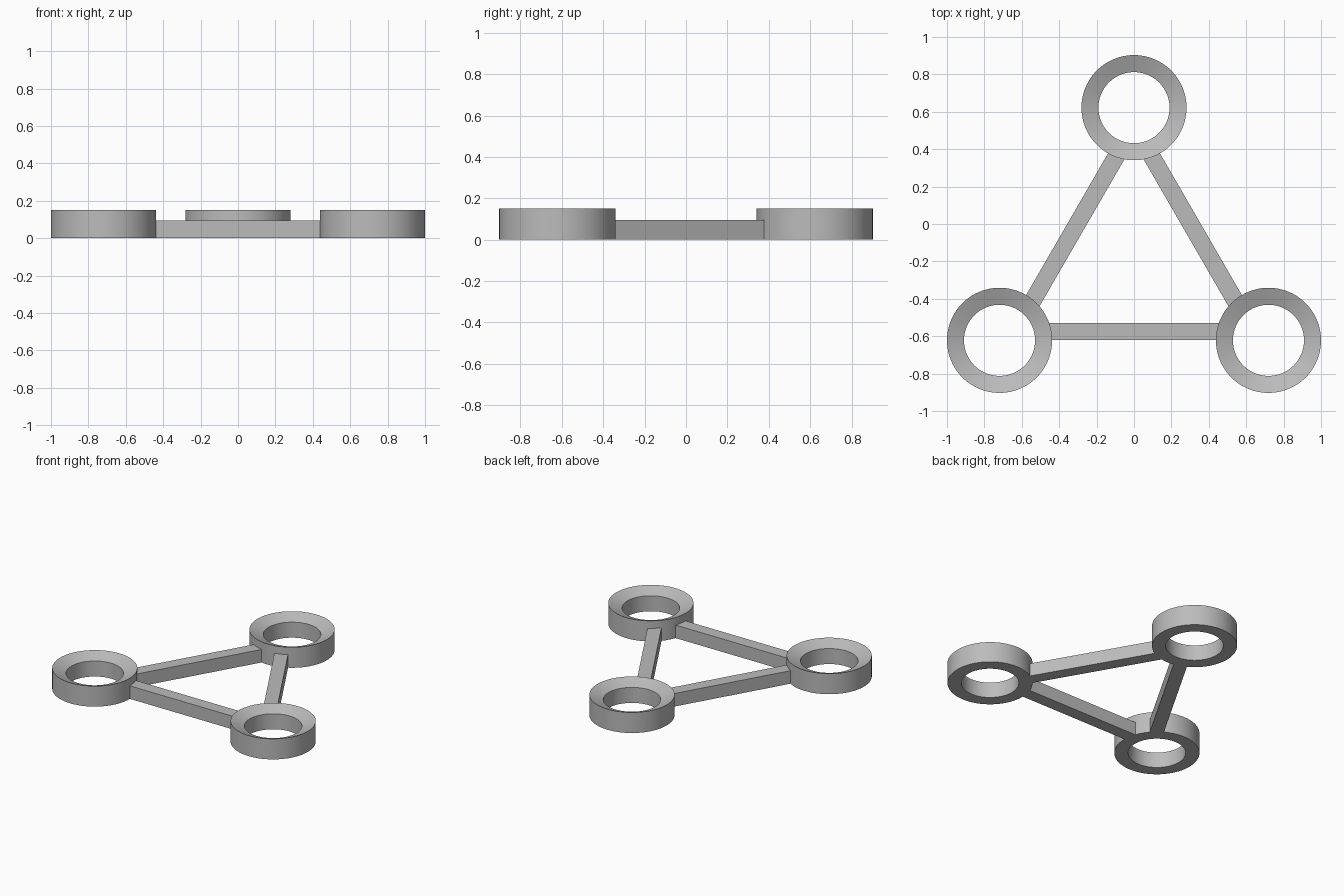
import bpy, bmesh, math
from mathutils import Vector, Matrix

cube = bpy.data.objects.get("Cube")
if cube:
    bpy.data.objects.remove(cube, do_unlink=True)

grey = bpy.data.materials.new("mid grey")
colour = (0.5, 0.5, 0.5, 1)
grey.diffuse_color = colour
grey.use_nodes = True
grey.node_tree.nodes["Principled BSDF"].inputs["Base Color"].default_value = colour

OUTER, INNER = 0.281, 0.19
RING_H, LIP_H, BAR_H = 0.15, 0.113, 0.095
BAR_NEAR, BAR_FAR = 0.002, 0.094   # bar sides, inward from the line of centres
REACH = 0.24                       # bar ends stay hidden inside the ring walls
SEGMENTS = 96


def add_object(name, bm):
    bmesh.ops.recalc_face_normals(bm, faces=bm.faces)
    mesh = bpy.data.meshes.new(name)
    bm.to_mesh(mesh)
    bm.free()
    mesh.materials.append(grey)
    obj = bpy.data.objects.new(name, mesh)
    bpy.context.collection.objects.link(obj)
    return obj


def make_ring(name, centre):
    # Revolved wall section with a top that slopes down to the hole
    bm = bmesh.new()
    section = [(INNER, 0), (OUTER, 0), (OUTER, RING_H), (INNER, LIP_H)]
    verts = [bm.verts.new((r, 0, z)) for r, z in section]
    edges = [bm.edges.new((verts[i - 1], verts[i])) for i in range(len(verts))]
    bmesh.ops.spin(bm, geom=verts + edges, cent=(0, 0, 0), axis=(0, 0, 1),
                   angle=math.tau, steps=SEGMENTS, use_merge=True)
    bmesh.ops.remove_doubles(bm, verts=bm.verts, dist=1e-5)
    obj = add_object(name, bm)
    obj.location = centre
    bpy.ops.object.select_all(action='DESELECT')
    obj.select_set(True)
    bpy.context.view_layer.objects.active = obj
    bpy.ops.object.shade_smooth_by_angle(angle=math.radians(15))


def make_bar(name, start, end):
    # Box along the line of centres, set to its inner side
    along = end - start
    length = along.length - 2 * REACH
    width = BAR_FAR - BAR_NEAR
    bm = bmesh.new()
    bmesh.ops.create_cube(bm, size=1)
    bmesh.ops.scale(bm, vec=(length, width, BAR_H), verts=bm.verts)
    bmesh.ops.translate(bm, vec=(0, (BAR_NEAR + BAR_FAR) / 2, BAR_H / 2), verts=bm.verts)
    obj = add_object(name, bm)
    turn = Matrix.Rotation(math.atan2(along.y, along.x), 4, 'Z')
    obj.matrix_world = Matrix.Translation((start + end) / 2) @ turn


# Ring centres, counter-clockwise so each bar's inner side is on its left
left = Vector((0.719, -0.622, 0))
back = Vector((0, 0.622, 0))
right = Vector((-0.719, -0.622, 0))

for name, centre in (("left_ring", left), ("back_ring", back), ("right_ring", right)):
    make_ring(name, centre)

make_bar("front_bar", right, left)
make_bar("left_bar", left, back)
make_bar("right_bar", back, right)
